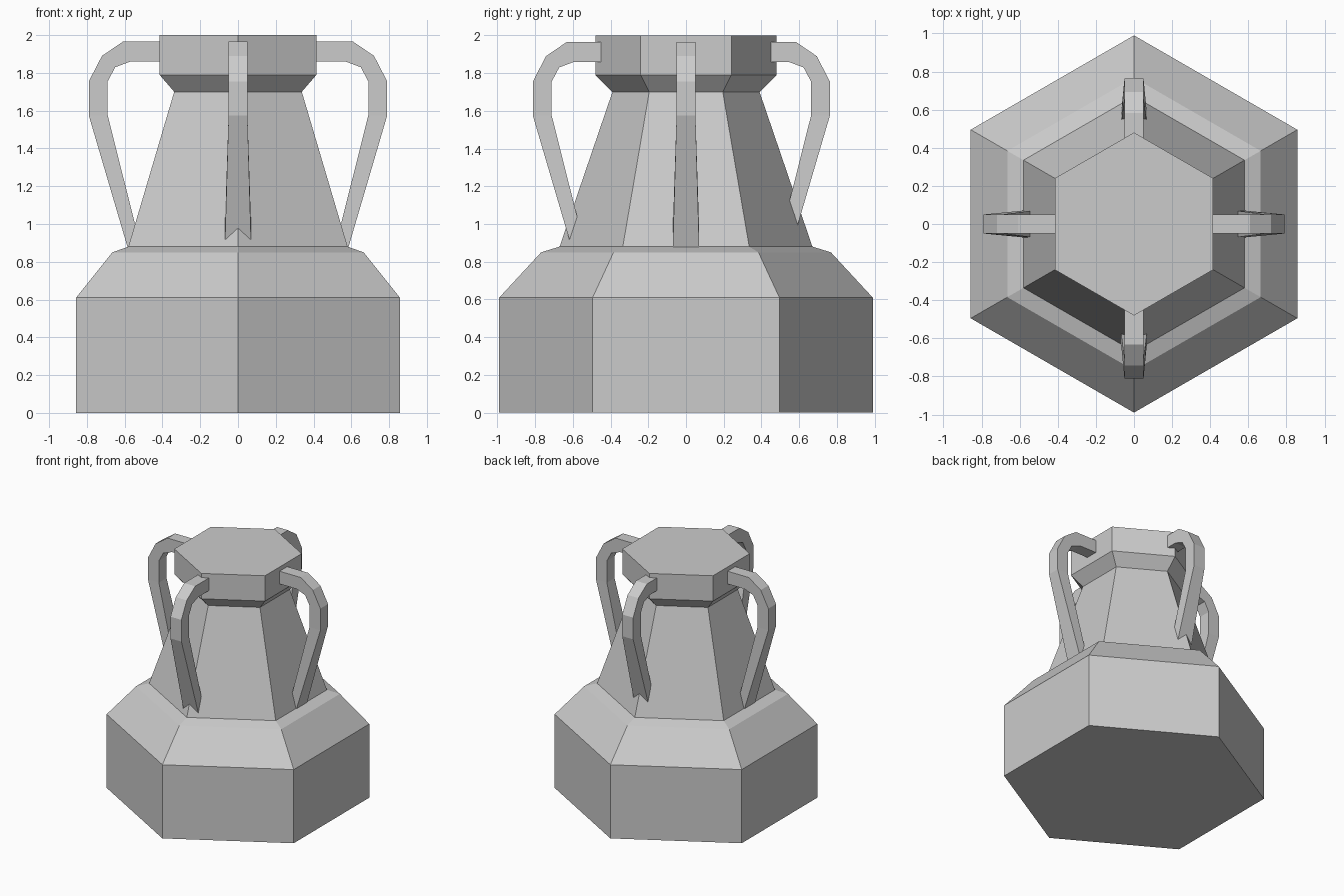
import bpy, bmesh, math
from mathutils import Matrix

if "Cube" in bpy.data.objects:
    bpy.data.objects.remove(bpy.data.objects["Cube"])


def finish(name, bm):
    bmesh.ops.recalc_face_normals(bm, faces=bm.faces)
    mesh = bpy.data.meshes.new(name)
    bm.to_mesh(mesh)
    bm.free()
    obj = bpy.data.objects.new(name, mesh)
    bpy.context.collection.objects.link(obj)
    return obj


def bridge(bm, rings):
    """Join equal closed rings of vertices and cap both ends."""
    for a, b in zip(rings, rings[1:]):
        n = len(a)
        for i in range(n):
            j = (i + 1) % n
            bm.faces.new((a[i], a[j], b[j], b[i]))
    bm.faces.new(rings[0])
    bm.faces.new(rings[-1])


# Six-sided jar body: (corner radius, height), corners pointing front and back
profile = [(0.99, 0), (0.99, 0.61), (0.768, 0.85), (0.67, 0.88),
           (0.39, 1.70), (0.48, 1.79), (0.48, 2.0)]
bm = bmesh.new()
rings = []
for r, z in profile:
    angles = [math.radians(90 + 60 * i) for i in range(6)]
    rings.append([bm.verts.new((r * math.cos(a), r * math.sin(a), z)) for a in angles])
bridge(bm, rings)
finish("jar_body", bm)

# Handle sections: outer (x, z), inner (x, z), half width
sections = [((0.38, 1.965), (0.38, 1.86), 0.05),
            ((0.61, 1.965), (0.57, 1.86), 0.05),
            ((0.72, 1.89), (0.65, 1.83), 0.05),
            ((0.79, 1.755), (0.69, 1.755), 0.05),
            ((0.79, 1.575), (0.69, 1.575), 0.05),
            ((0.562, 0.80), (0.52, 0.90), 0.072)]


def handle(name, degrees, shift):
    bm = bmesh.new()
    rings = []
    for (xo, zo), (xi, zi), w in sections:
        rings.append([bm.verts.new(p) for p in
                      ((xo, -w, zo), (xo, w, zo), (xi, w, zi), (xi, -w, zi))])
    bridge(bm, rings)
    turn = Matrix.Rotation(math.radians(degrees), 4, 'Z')
    bm.transform(Matrix.Translation((0, shift, 0)) @ turn)
    finish(name, bm)


# Four handles; the front and back ones sit slightly forward
handle("handle_right", 0, 0)
handle("handle_back", 90, -0.027)
handle("handle_left", 180, 0)
handle("handle_front", 270, -0.022)
